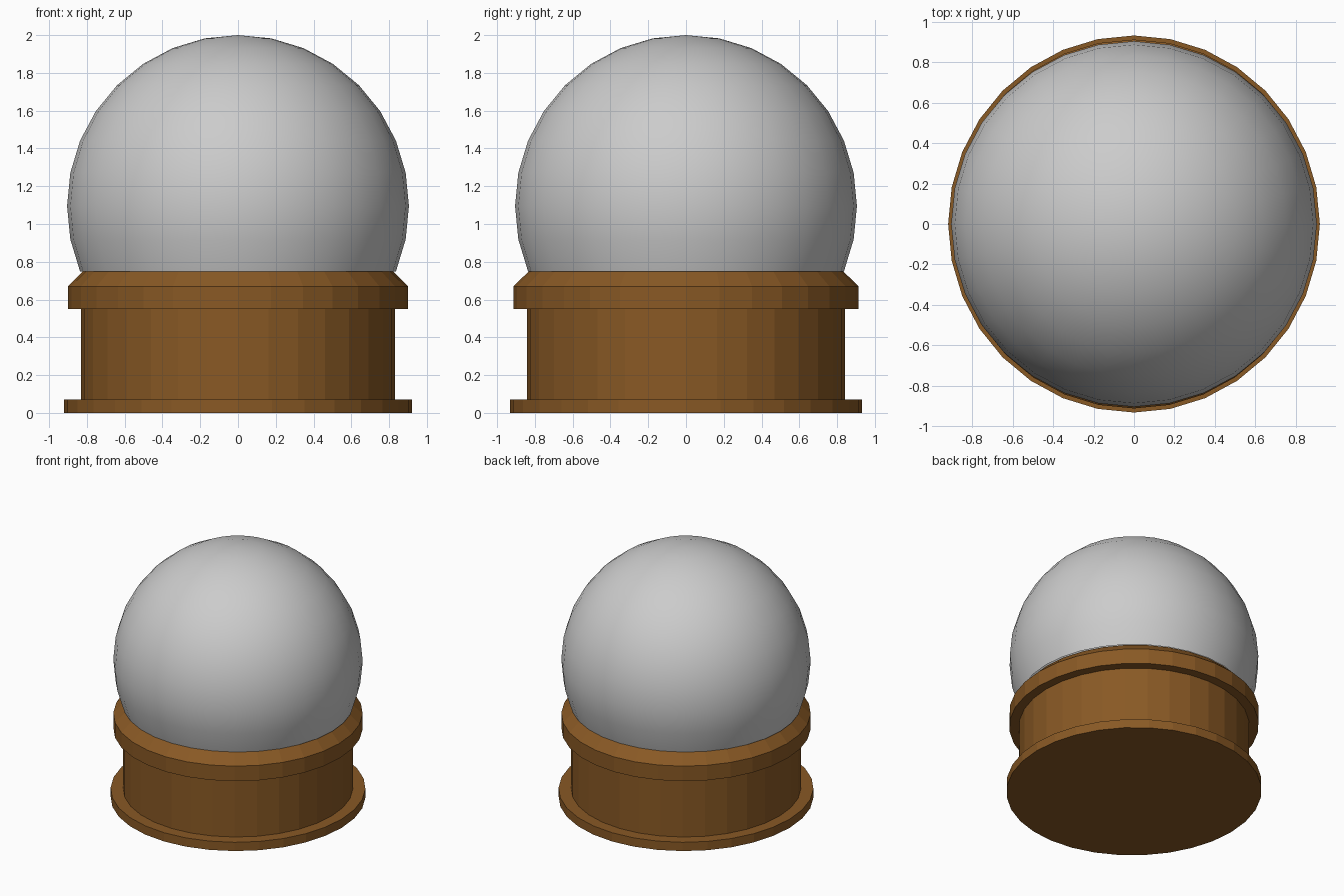
import bpy, bmesh, math

if "Cube" in bpy.data.objects:
    bpy.data.objects.remove(bpy.data.objects["Cube"])

SEGS = 32


def lathe(name, rings, mat=None, cap_start=False, cap_end=False, smooth=False):
    """Build a turned shape from (rx, ry, z) rings; a zero radius makes a pole."""
    bm = bmesh.new()
    loops = []
    for rx, ry, z in rings:
        if rx < 1e-5:
            loops.append([bm.verts.new((0, 0, z))])
        else:
            loops.append([bm.verts.new((rx * math.cos(2 * math.pi * i / SEGS),
                                        ry * math.sin(2 * math.pi * i / SEGS), z))
                          for i in range(SEGS)])
    for a, b in zip(loops, loops[1:]):
        for i in range(SEGS):
            j = (i + 1) % SEGS
            if len(b) == 1:
                bm.faces.new((a[i], a[j], b[0]))
            else:
                bm.faces.new((a[i], a[j], b[j], b[i]))
    if cap_start:
        bm.faces.new(loops[0][::-1])
    if cap_end:
        bm.faces.new(loops[-1])
    for f in bm.faces:
        f.smooth = smooth
    mesh = bpy.data.meshes.new(name)
    bm.to_mesh(mesh)
    bm.free()
    obj = bpy.data.objects.new(name, mesh)
    bpy.context.collection.objects.link(obj)
    if mat:
        mesh.materials.append(mat)
    return obj


wood = bpy.data.materials.new("brown_wood")
wood.diffuse_color = (0.25, 0.10, 0.018, 1)
wood.use_nodes = True
wood.node_tree.nodes["Principled BSDF"].inputs["Base Color"].default_value = wood.diffuse_color

# Turned base: foot flange, drum, collar with chamfered top
lathe("base", [
    (0.92, 0.933, 0.0), (0.92, 0.933, 0.07),
    (0.83, 0.842, 0.07), (0.83, 0.842, 0.55),
    (0.90, 0.913, 0.55), (0.90, 0.913, 0.67),
    (0.82, 0.832, 0.75),
], wood, cap_start=True, cap_end=True)

# Globe: sphere of 16 rings, cut off two rings below its equator
R, CZ = 0.905, 1.095
globe = []
for k in range(-2, 9):
    a = k * math.pi / 16
    r = R * math.cos(a)
    globe.append((r, r, CZ + R * math.sin(a)))
lathe("globe", globe, smooth=True)
